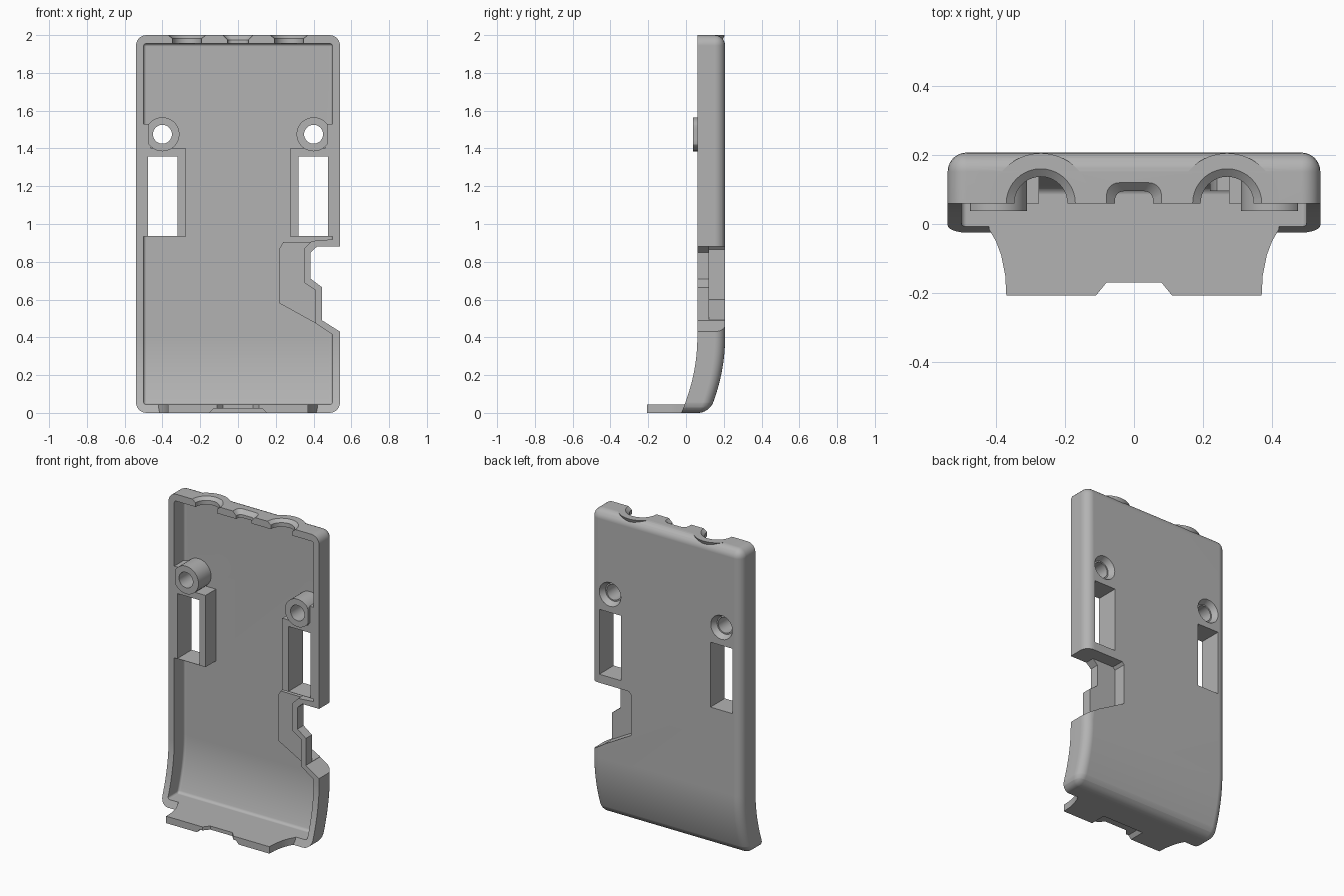
import bpy, bmesh, math
from mathutils import Matrix, Vector

if "Cube" in bpy.data.objects:
    bpy.data.objects.remove(bpy.data.objects["Cube"])

grey = bpy.data.materials.new("light grey plastic")
grey.use_nodes = True
tone = (0.45, 0.45, 0.45, 1)
grey.diffuse_color = tone
grey.node_tree.nodes["Principled BSDF"].inputs["Base Color"].default_value = tone


def finish(bm, name):
    bmesh.ops.recalc_face_normals(bm, faces=bm.faces)
    mesh = bpy.data.meshes.new(name)
    bm.to_mesh(mesh)
    bm.free()
    mesh.materials.append(grey)
    ob = bpy.data.objects.new(name, mesh)
    bpy.context.collection.objects.link(ob)
    return ob


def tray(name, x, y0, y1, z0, z1, radius):
    """Box rounded everywhere but its front, swept forward near the bottom."""
    bm = bmesh.new()
    bmesh.ops.create_cube(bm, size=1)
    for v in bm.verts:
        v.co = Vector((v.co.x * 2 * x, y1 if v.co.y > 0 else y0, z1 if v.co.z > 0 else z0))
    edges = [e for e in bm.edges if any(v.co.y > y0 + 1e-4 for v in e.verts)]
    bmesh.ops.bevel(bm, geom=edges, offset=radius, segments=6, profile=0.5, affect='EDGES')
    for i in range(1, 17):
        bmesh.ops.bisect_plane(bm, geom=bm.verts[:] + bm.edges[:] + bm.faces[:],
                               plane_co=(0, 0, 0.025 * i + 0.003), plane_no=(0, 0, 1))
    for v in bm.verts:
        v.co.y -= 0.085 * max(0, 1 - v.co.z / 0.4) ** 2
    return finish(bm, name)


def prism(name, points, lo, hi, axis='Y', grow=1.0, centre=(0, 0)):
    """Extrude an outline along Y (points are x, z) or Z (points are x, y)."""
    bm = bmesh.new()
    rings = []
    for level, s in ((lo, 1), (hi, grow)):
        ring = []
        for p in points:
            a, b = (c + (q - c) * s for q, c in zip(p, centre))
            ring.append(bm.verts.new((a, level, b) if axis == 'Y' else (a, b, level)))
        rings.append(ring)
        bm.faces.new(ring)
    n = len(points)
    for i in range(n):
        j = (i + 1) % n
        bm.faces.new((rings[0][i], rings[0][j], rings[1][j], rings[1][i]))
    return finish(bm, name)


def rect(x0, x1, z0, z1):
    return [(x0, z0), (x1, z0), (x1, z1), (x0, z1)]


def arc(cx, cy, r, a0=0, a1=360, n=40):
    count = n if a1 - a0 == 360 else n + 1
    return [(cx + r * math.cos(math.radians(a0 + (a1 - a0) * i / n)),
             cy + r * math.sin(math.radians(a0 + (a1 - a0) * i / n))) for i in range(count)]


def combine(body, tool, operation):
    m = body.modifiers.new("join", 'BOOLEAN')
    m.object, m.operation, m.solver = tool, operation, 'EXACT'
    bpy.context.view_layer.objects.active = body
    bpy.ops.object.modifier_apply(modifier=m.name)
    bpy.data.objects.remove(tool)


shell = tray("rear_shell", 0.54, 0.06, 0.207, 0, 2, 0.055)


def add(tool):
    combine(shell, tool, 'UNION')


def cut(tool):
    combine(shell, tool, 'DIFFERENCE')


# Flared collars around the two round ports in the top edge
for side in (-1, 1):
    c = (side * 0.27, 0.06)
    add(prism("port_collar", arc(*c, 0.06, 0, 180), 1.8, 2, 'Z', 2.42, c))

# Hollow interior
cut(tray("cavity", 0.50, -0.4, 0.167, 0.045, 1.955, 0.015))

# Bottom lip with curved ends and a front notch
half = [(0.08, -0.17), (0.11, -0.207), (0.37, -0.207), (0.373, -0.15), (0.385, -0.09),
        (0.4, -0.05), (0.42, -0.015), (0.42, 0.04)]
add(prism("bottom_lip", half + [(-x, y) for x, y in reversed(half)], 0, 0.045, 'Z'))
cut(prism("lip_recess", [(-0.16, -0.01), (0.16, -0.01), (0.13, 0.022), (-0.13, 0.022)], -0.3, -0.1))

# Screw bosses and window frames on both sides
for side in (-1, 1):
    def m(points):
        return [(side * x, z) for x, z in points]
    boss = [(min(x, 0.475), z) for x, z in arc(0.4, 1.475, 0.09)]
    add(prism("screw_boss", m(boss), 0.038, 0.18))
    add(prism("boss_web", m(rect(0.46, 0.52, 1.38, 1.53)), 0.06, 0.18))
    add(prism("window_frame", m(rect(0.275, 0.515, 0.935, 1.4)), 0.06, 0.18))
    cut(prism("window", m(rect(0.32, 0.477, 0.937, 1.358)), -0.1, 0.4))
    cut(prism("screw_hole", m(arc(0.4, 1.475, 0.05)), -0.1, 0.4))
    cut(prism("screw_seat", m(arc(0.4, 1.475, 0.058)), 0.17, 0.22, 'Y', 1.45, (side * 0.4, 1.475)))

# Side access pocket: raised floor and rim, recessed from behind, open at the edge
add(prism("pocket_floor", [(0.5, 0.42), (0.41, 0.475), (0.22, 0.58), (0.22, 0.87),
                           (0.24, 0.905), (0.5, 0.905)], 0.095, 0.18))
add(prism("pocket_rim", [(0.515, 0.405), (0.41, 0.475), (0.41, 0.65), (0.35, 0.69), (0.35, 0.87),
                         (0.39, 0.91), (0.515, 0.92)], 0.06, 0.18))
cut(prism("pocket_recess", [(0.6, 0.412), (0.42, 0.505), (0.25, 0.6), (0.25, 0.865),
                            (0.265, 0.882), (0.6, 0.882)], 0.122, 0.4))
cut(prism("pocket_opening", [(0.6, 0.395), (0.54, 0.43), (0.445, 0.49), (0.445, 0.665),
                             (0.385, 0.71), (0.385, 0.85), (0.42, 0.882), (0.6, 0.882)], -0.1, 0.4))

# Round ports and the central slot through the top edge
for side in (-1, 1):
    c = (side * 0.27, 0.06)
    cut(prism("port", arc(*c, 0.077), 1.9, 2.1, 'Z'))
    cut(prism("port_dish", arc(*c, 0.077), 1.982, 2.003, 'Z', 1.35, c))
slot = [(-0.055, 0.0)] + arc(-0.03, 0.07, 0.025, 90, 180, 6)[::-1] \
    + arc(0.03, 0.07, 0.025, 0, 90, 6)[::-1] + [(0.055, 0.0)]
cut(prism("slot", slot, 1.9, 2.1, 'Z'))
cut(prism("slot_dish", slot, 1.975, 2.003, 'Z', 1.5, (0, 0.04)))

# Smooth curves, crisp edges
bpy.ops.object.select_all(action='DESELECT')
shell.select_set(True)
bpy.context.view_layer.objects.active = shell
bpy.ops.object.shade_smooth_by_angle(angle=math.radians(30))
weighted = shell.modifiers.new("even shading", 'WEIGHTED_NORMAL')
weighted.keep_sharp = True
